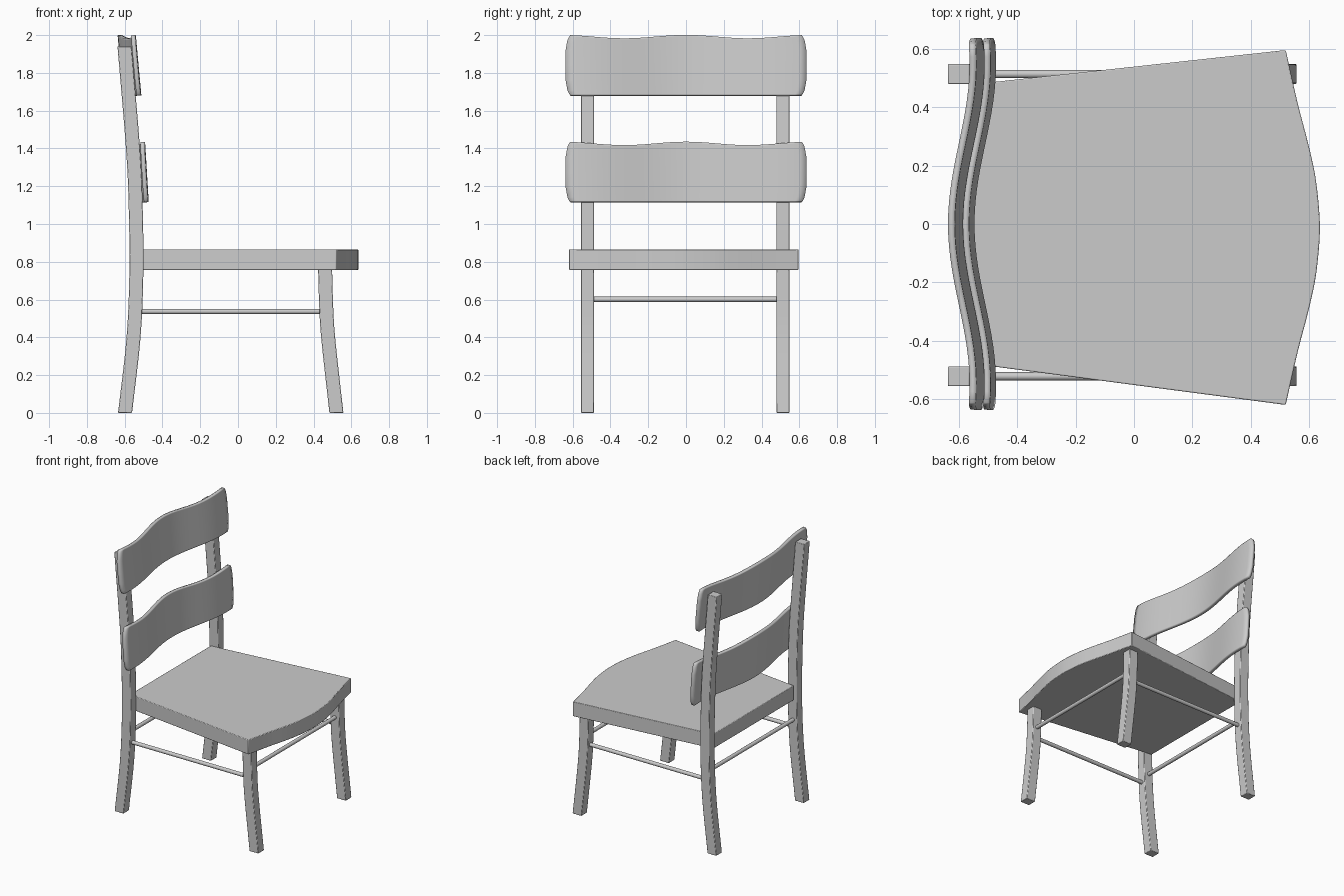
import bpy, bmesh
from math import cos, sin, pi
from mathutils import Vector

if "Cube" in bpy.data.objects:
    bpy.data.objects.remove(bpy.data.objects["Cube"])


def finish(name, bm, bevel=0.0, angle=0.5):
    bmesh.ops.recalc_face_normals(bm, faces=bm.faces)
    me = bpy.data.meshes.new(name)
    bm.to_mesh(me)
    bm.free()
    ob = bpy.data.objects.new(name, me)
    bpy.context.collection.objects.link(ob)
    if bevel:
        m = ob.modifiers.new("bevel", "BEVEL")
        m.width, m.segments, m.limit_method, m.angle_limit = bevel, 2, "ANGLE", 0.8
    bpy.ops.object.select_all(action="DESELECT")
    bpy.context.view_layer.objects.active = ob
    ob.select_set(True)
    bpy.ops.object.shade_smooth_by_angle(angle=angle)
    return ob


def loft(name, rings, bevel=0.0):
    """Skin a list of equal rings and cap both ends."""
    bm = bmesh.new()
    vs = [[bm.verts.new(p) for p in r] for r in rings]
    n = len(rings[0])
    for a, b in zip(vs, vs[1:]):
        for i in range(n):
            j = (i + 1) % n
            bm.faces.new((a[i], a[j], b[j], b[i]))
    bm.faces.new(vs[0])
    bm.faces.new(vs[-1])
    return finish(name, bm, bevel)


def smooth(pts, steps=4):
    """Catmull-Rom curve through 2D points."""
    p = [Vector(q) for q in pts]
    p = [2 * p[0] - p[1]] + p + [2 * p[-1] - p[-2]]
    out = []
    for a, b, c, d in zip(p, p[1:], p[2:], p[3:]):
        for k in range(steps):
            t = k / steps
            out.append(0.5 * (2 * b + (c - a) * t + (2 * a - 5 * b + 4 * c - d) * t**2
                              + (3 * b - a - 3 * c + d) * t**3))
    return out + [p[-2]]


def leg(name, path, y):
    hx, hy = 0.037, 0.034
    loft(name, [[(x + sx * hx, y + sy * hy, z)
                 for sx, sy in ((-1, -1), (1, -1), (1, 1), (-1, 1))]
                for x, z in smooth(path)], 0.004)


def rod(name, a, b, r=0.014):
    a, b = Vector(a), Vector(b)
    d = (b - a).normalized()
    side, up = d.cross(Vector((0, 0, 1))), Vector((0, 0, 1))
    loft(name, [[c + r * (side * cos(i * pi / 8) + up * sin(i * pi / 8))
                 for i in range(16)] for c in (a, b)])


# Legs: swept squares, splayed feet
LEG_Y = {"left": 0.514, "right": -0.522}
back = [(-0.598, 0), (-0.553, 0.4), (-0.538, 0.75), (-0.542, 1.1), (-0.556, 1.4), (-0.601, 1.94)]
front = [(0.521, 0), (0.479, 0.38), (0.467, 0.56), (0.461, 0.77)]
for s, y in LEG_Y.items():
    leg("back_leg_" + s, back, y)
    leg("front_leg_" + s, front, y)
    rod("side_stretcher_" + s, (-0.54, y, 0.537), (0.465, y, 0.537))

# Cross stretchers between the legs
for s, x in (("back", -0.544), ("front", 0.466)):
    rod(s + "_stretcher", (x, -0.52, 0.601), (x, 0.51, 0.601))

# Seat: tapered slab with a bowed front edge
half = [(0.52, 0.608), (0.56, 0.43), (0.594, 0.3), (0.619, 0.19), (0.632, 0.09)]
edge = smooth(half + [(0.637, 0)] + [(x, -y) for x, y in reversed(half)])
outline = [(-0.56, 0.478)] + [tuple(p) for p in edge] + [(-0.56, -0.478)]
loft("seat", [[(x, y - 0.012 * (x + 0.56) / 1.08, z) for x, y in outline]
              for z in (0.757, 0.866)], 0.004)


# Back slats: bowed, tilted boards with a wavy top edge
def slat(name, z0, x_top, tilt):
    bm = bmesh.new()
    cols, rows = 32, (0, 0.025, 0.08, 0.25, 0.5, 0.75, 0.92, 0.975, 1)
    grid = []
    for v in rows:
        w = 0.608 + 0.029 * (1 - abs(2 * v - 1) ** 6) if v not in (0, 1) else 0.612
        w = max(w, 0.618) if v not in (0, 1) else w
        row = []
        for i in range(cols + 1):
            y = w * (2 * i / cols - 1)
            bow = 0.037 * (1 - cos(pi * y / 0.55))
            h = 0.311 + 0.009 * cos(2 * pi * y / 0.66)
            z = z0 + v * h
            row.append(bm.verts.new((x_top + bow + tilt * (1 - v), y, z)))
        grid.append(row)
    for a, b in zip(grid, grid[1:]):
        for i in range(cols):
            bm.faces.new((a[i], a[i + 1], b[i + 1], b[i]))
    ob = finish(name, bm)
    m = ob.modifiers.new("thickness", "SOLIDIFY")
    m.thickness, m.offset = 0.023, 0
    ob.modifiers.move(len(ob.modifiers) - 1, 0)


slat("top_slat", 1.68, -0.626, 0.029)
slat("lower_slat", 1.115, -0.577, 0.019)
